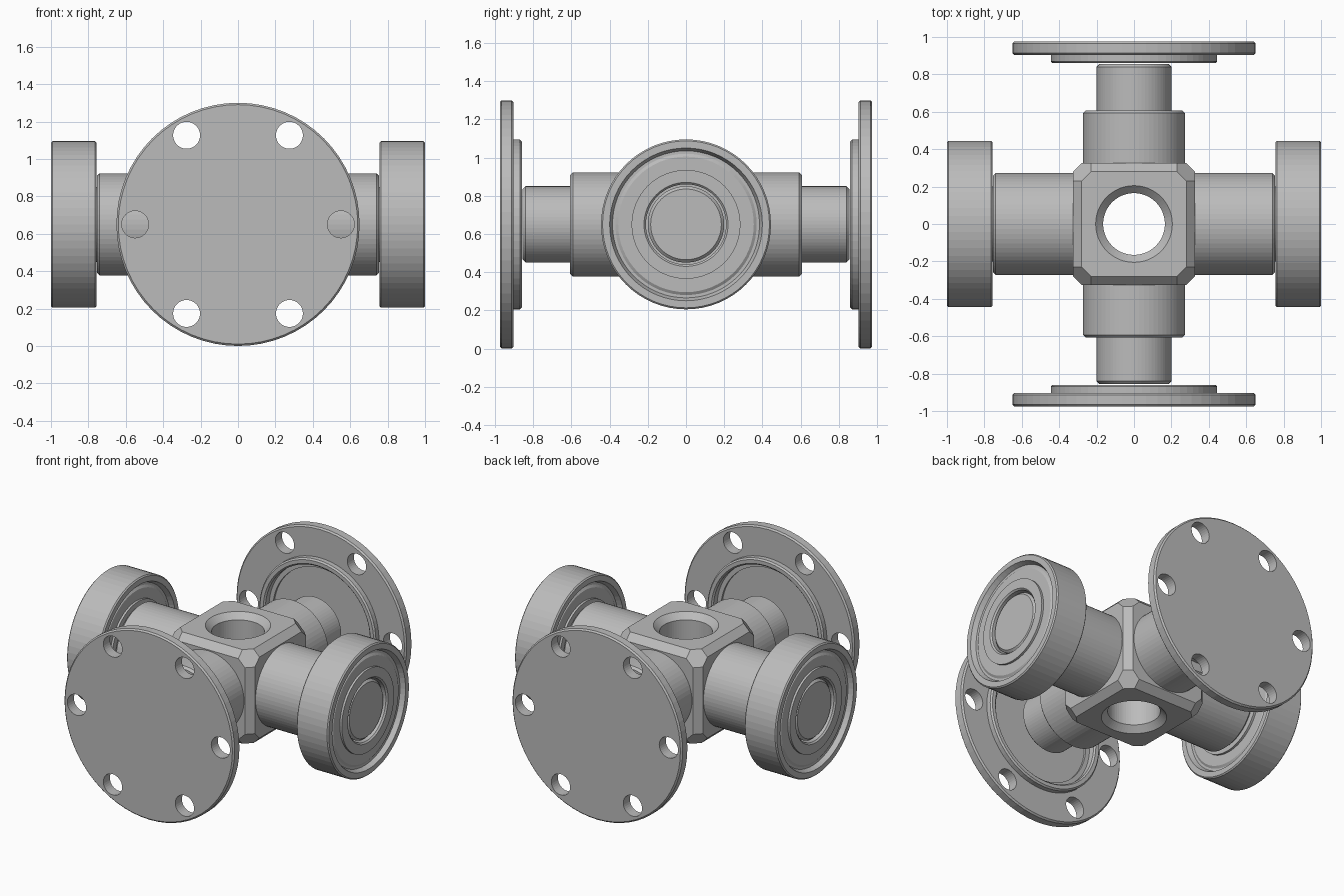
import bpy
import bmesh
from itertools import permutations, product
from math import cos, sin, pi
from mathutils import Matrix, Vector

if "Cube" in bpy.data.objects:
    bpy.data.objects.remove(bpy.data.objects["Cube"], do_unlink=True)

SIDES = 64
CENTRE = Vector((0, 0, 0.65))

steel = bpy.data.materials.new("plain grey steel")
steel.use_nodes = True
steel.diffuse_color = (0.5, 0.5, 0.5, 1)
for node in steel.node_tree.nodes:
    if node.type == "BSDF_PRINCIPLED":
        node.inputs["Base Color"].default_value = (0.5, 0.5, 0.5, 1)


def finish(bm, name, direction=(0, 0, 1)):
    """Aim local z along direction and place the part on the shared centre."""
    bmesh.ops.recalc_face_normals(bm, faces=bm.faces)
    turn = Vector(direction).to_track_quat("Z", "Y").to_matrix().to_4x4()
    bm.transform(Matrix.Translation(CENTRE) @ turn)
    mesh = bpy.data.meshes.new(name)
    bm.to_mesh(mesh)
    bm.free()
    mesh.materials.append(steel)
    obj = bpy.data.objects.new(name, mesh)
    bpy.context.collection.objects.link(obj)
    return obj


def lathe(name, profile, direction=(0, 0, 1), closed=False, offset=(0, 0), sides=SIDES):
    """Turn (radius, height) points about the local z axis."""
    bm = bmesh.new()
    rings = []
    for r, h in profile:
        if r == 0:
            rings.append([bm.verts.new((*offset, h))] * sides)
        else:
            rings.append([bm.verts.new((offset[0] + r * cos(2 * pi * i / sides),
                                        offset[1] + r * sin(2 * pi * i / sides), h))
                          for i in range(sides)])
    pairs = list(zip(rings, rings[1:]))
    if closed:
        pairs.append((rings[-1], rings[0]))
    for a, b in pairs:
        for i in range(sides):
            j = (i + 1) % sides
            bm.faces.new(dict.fromkeys((a[i], a[j], b[j], b[i])))
    return finish(bm, name, direction)


def cut(obj, cutter):
    cutter.hide_render = True
    mod = obj.modifiers.new("cut", "BOOLEAN")
    mod.operation = "DIFFERENCE"
    mod.solver = "EXACT"
    mod.object = cutter
    bpy.context.view_layer.objects.active = obj
    bpy.ops.object.modifier_apply(modifier=mod.name)
    bpy.data.objects.remove(cutter, do_unlink=True)


# Central block: cube with chamfered edges and corners
bm = bmesh.new()
for corner in permutations((0.325, 0.28, 0.23)):
    for signs in product((1, -1), repeat=3):
        bm.verts.new([c * s for c, s in zip(corner, signs)])
bmesh.ops.convex_hull(bm, input=bm.verts)
bmesh.ops.dissolve_limit(bm, angle_limit=0.02, verts=bm.verts, edges=bm.edges)
block = finish(bm, "central_block")

# Countersunk vertical bore
cut(block, lathe("bore_cutter", [(0, -0.365), (0.245, -0.365), (0.165, -0.285),
                                 (0.165, 0.285), (0.245, 0.365), (0, 0.365)]))


def stepped_arm(name, direction, shoulder, tip):
    """Thick collar followed by a thinner journal, both with chamfered ends."""
    lathe(name, [(0, 0.3), (0.273, 0.3), (0.273, shoulder - 0.015),
                 (0.258, shoulder), (0.2, shoulder), (0.2, tip - 0.015),
                 (0.185, tip), (0, tip)], direction)


# Side arms, each with a bearing ring
MID = 0.878
half = [(0.21, 0.105), (0.22, 0.115), (0.285, 0.115), (0.285, 0.1),
        (0.355, 0.1), (0.37, 0.09), (0.385, 0.09), (0.4, 0.122),
        (0.437, 0.122), (0.445, 0.114)]
bearing = [(r, MID + h) for r, h in half] + [(r, MID - h) for r, h in reversed(half)]
for side, x in (("left", 1), ("right", -1)):
    stepped_arm(side + "_arm", (x, 0, 0), 0.755, 0.98)
    lathe(side + "_bearing", bearing, (x, 0, 0), closed=True)

# Front and back arms, each facing a bolted cap with a shallow cup
cap = [(0, 0.925), (0.37, 0.925), (0.37, 0.91), (0.4, 0.91), (0.4, 0.87),
       (0.41, 0.86), (0.435, 0.86), (0.445, 0.87), (0.445, 0.903), (0.64, 0.903),
       (0.65, 0.913), (0.65, 0.965), (0.64, 0.975), (0, 0.975)]
for side, y in (("front", -1), ("back", 1)):
    stepped_arm(side + "_arm", (0, y, 0), 0.608, 0.855)
    plate = lathe(side + "_cap", cap, (0, y, 0))
    for i in range(6):
        a = i * pi / 3
        cut(plate, lathe("bolt_hole_cutter", [(0, 0.8), (0.072, 0.8), (0.072, 1.1), (0, 1.1)],
                         (0, y, 0), offset=(0.55 * cos(a), 0.55 * sin(a)), sides=32))
